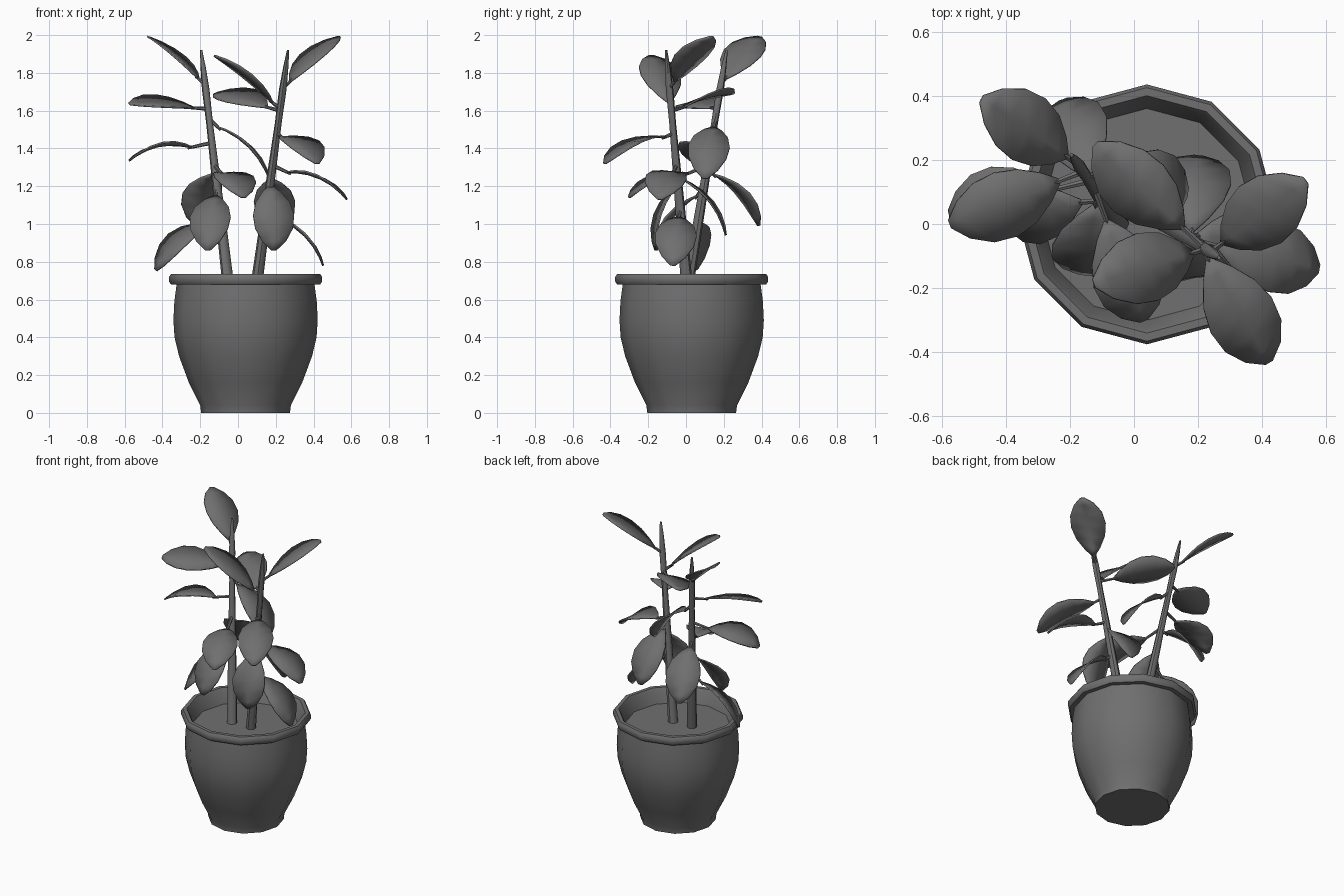
import bpy, bmesh, math
from mathutils import Vector

cube = bpy.data.objects.get("Cube")
if cube:
    bpy.data.objects.remove(cube)

grey = bpy.data.materials.new("plain_grey")
grey.use_nodes = True
grey.diffuse_color = (0.16, 0.16, 0.16, 1)
grey.node_tree.nodes["Principled BSDF"].inputs["Base Color"].default_value = (0.16, 0.16, 0.16, 1)


def finish(name, bm, angle=45):
    bmesh.ops.recalc_face_normals(bm, faces=bm.faces)
    mesh = bpy.data.meshes.new(name)
    bm.to_mesh(mesh)
    bm.free()
    mesh.materials.append(grey)
    obj = bpy.data.objects.new(name, mesh)
    bpy.context.collection.objects.link(obj)
    bpy.ops.object.select_all(action="DESELECT")
    obj.select_set(True)
    bpy.context.view_layer.objects.active = obj
    bpy.ops.object.shade_smooth_by_angle(angle=math.radians(angle))
    return obj


def loft(name, sections, sides, angle=45):
    """Join level rings, each given as (centre, radius), and cap both ends."""
    bm = bmesh.new()
    rings = []
    for centre, radius in sections:
        ring = []
        for i in range(sides):
            a = math.tau * i / sides
            ring.append(bm.verts.new(Vector(centre) + Vector((math.cos(a), math.sin(a), 0)) * radius))
        rings.append(ring)
    for low, high in zip(rings, rings[1:]):
        for i in range(sides):
            j = (i + 1) % sides
            bm.faces.new((low[i], low[j], high[j], high[i]))
    bm.faces.new(rings[0])
    bm.faces.new(rings[-1])
    return finish(name, bm, angle)


def twig(name, start, end, radius):
    """Thin round stalk between two points."""
    axis = end - start
    bm = bmesh.new()
    bmesh.ops.create_cone(bm, cap_ends=True, segments=6, radius1=radius,
                          radius2=radius * 0.7, depth=axis.length)
    turn = axis.to_track_quat("Z", "Y")
    for v in bm.verts:
        v.co = turn @ v.co + (start + end) / 2
    return finish(name, bm)


# Pot with rolled rim; the profile ends at the soil
POT = [(0.235, 0), (0.24, 0.04), (0.30, 0.16), (0.352, 0.3), (0.376, 0.4), (0.382, 0.49),
       (0.377, 0.59), (0.365, 0.68), (0.395, 0.68), (0.405, 0.695), (0.405, 0.72),
       (0.395, 0.735), (0.37, 0.735), (0.36, 0.72), (0.33, 0.64)]
loft("pot", [((0.04, 0.03, z), r) for r, z in POT], 12)

# Two leaning stems, each ending in a pointed bud
STEMS = {"left_stem": (Vector((0.09, 0.01, 0.62)), Vector((0.265, -0.105, 1.92))),
         "right_stem": (Vector((-0.045, 0.0, 0.62)), Vector((-0.195, 0.215, 1.92)))}
for name, (foot, top) in STEMS.items():
    loft(name, [(foot.lerp(top, t), r) for t, r in
                ((0, 0.032), (0.35, 0.026), (0.7, 0.018), (0.84, 0.02), (0.93, 0.014), (1, 0.006))], 8)

# Blade outline: distance along the midrib, share of half width
OUTLINE = [(0, 0.08), (0.12, 0.45), (0.3, 0.83), (0.5, 1), (0.7, 0.92), (0.88, 0.58), (1, 0.12)]


def leaf(name, stem, height, tip, roll, stalk=0.15, width=0.22):
    foot, top = STEMS[stem]
    joint = foot.lerp(top, (height - foot.z) / (top.z - foot.z))
    tip = Vector(tip)
    base = joint.lerp(tip, stalk)
    along = (tip - base).normalized()
    level = along.cross(Vector((0, 0, 1))).normalized()
    side = level * math.cos(roll) + level.cross(along) * math.sin(roll)
    up = side.cross(along)
    arch = 0.042 if tip.z < joint.z else 0.018

    bm = bmesh.new()
    rows = []
    for t, share in OUTLINE:
        mid = base.lerp(tip, t) + up * arch * 4 * t * (1 - t)
        half = width / 2 * share
        rows.append([bm.verts.new(mid + side * half * k + up * 0.08 * half * abs(k))
                     for k in (-1, 0, 1)])
    for a, b in zip(rows, rows[1:]):
        for i in range(2):
            bm.faces.new((a[i], a[i + 1], b[i + 1], b[i]))
    blade = finish(name, bm, 60)
    skin = blade.modifiers.new("thickness", "SOLIDIFY")
    skin.thickness = 0.009
    skin.offset = 0
    twig(name + "_stalk", joint, base + along * 0.02, 0.011)


# Leaves: stalk height, tip position, roll, stalk share of the length
LEAVES = {
    "left_stem": [
        (1.72, (0.535, 0.135, 1.99), 0, 0.13),
        (1.61, (-0.125, -0.185, 1.89), 0, 0.12),
        (1.60, (-0.12, 0.25, 1.69), 0.3, 0.2),
        (1.48, (0.42, -0.43, 1.32), 0, 0.12),
        (1.31, (0.575, -0.14, 1.13), 0.1, 0.2),
        (1.27, (0.2, 0.21, 0.94), 0, 0.1),
        (1.22, (0.19, -0.16, 0.86), 0, 0.05),
        (1.08, (0.45, -0.07, 0.78), 0.1, 0.15)],
    "right_stem": [
        (1.74, (-0.475, 0.39, 1.99), -0.2, 0.12),
        (1.61, (-0.575, 0.0, 1.635), 0.3, 0.18),
        (1.56, (0.165, 0.1, 1.24), 0.1, 0.15),
        (1.43, (-0.575, 0.03, 1.335), -0.1, 0.25),
        (1.31, (0.03, -0.3, 1.14), 0, 0.25),
        (1.30, (-0.22, 0.385, 0.99), 0, 0.12),
        (1.20, (-0.16, -0.155, 0.86), 0, 0.15),
        (1.06, (-0.435, 0.05, 0.755), 0.45, 0.2)],
}
for stem, leaves in LEAVES.items():
    for i, (height, tip, roll, stalk) in enumerate(leaves, 1):
        leaf(f"{stem}_leaf_{i}", stem, height, tip, roll, stalk)
